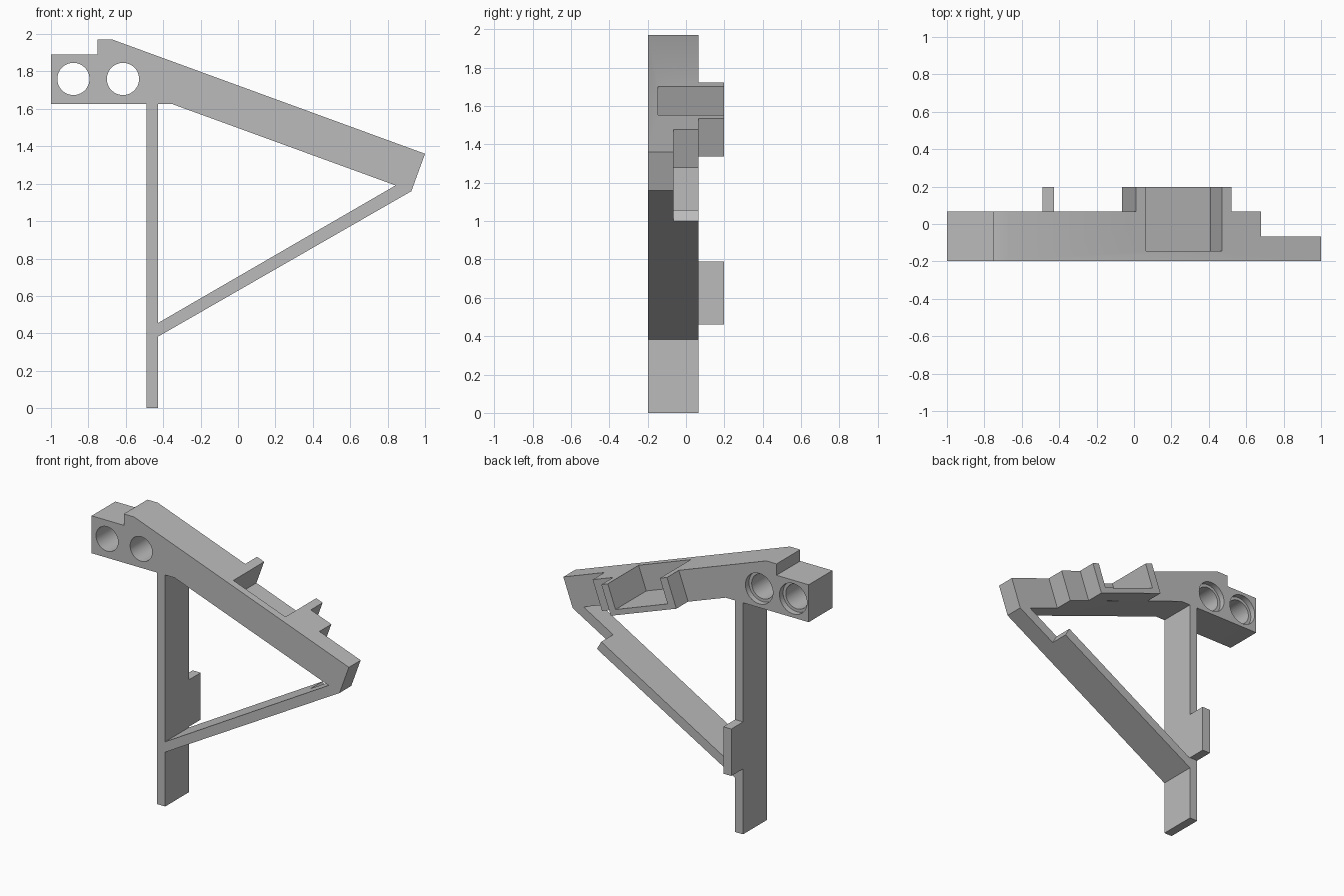
import bpy
import bmesh
from math import hypot, radians
from mathutils import Vector

default = bpy.data.objects.get("Cube")
if default:
    bpy.data.objects.remove(default, do_unlink=True)

grey = bpy.data.materials.new("plain grey")
grey.use_nodes = True
grey.diffuse_color = (0.5, 0.5, 0.5, 1)
grey.node_tree.nodes["Principled BSDF"].inputs["Base Color"].default_value = (0.5, 0.5, 0.5, 1)

# Depth levels from front to back
FRONT, POCKET, STEP, BACK, TAB = -0.197, -0.145, -0.066, 0.066, 0.197


def prism(name, profile, start, end, axis="y"):
    """Extrude a flat profile along y (xz points) or along x (yz points)."""
    bm = bmesh.new()
    place = (lambda p, t: (p[0], t, p[1])) if axis == "y" else (lambda p, t: (t, p[0], p[1]))
    face = bm.faces.new([bm.verts.new(place(p, start)) for p in profile])
    moved = bmesh.ops.extrude_face_region(bm, geom=[face])["geom"]
    shift = Vector(place((0, 0), end - start))
    bmesh.ops.translate(bm, vec=shift, verts=[v for v in moved if isinstance(v, bmesh.types.BMVert)])
    bmesh.ops.recalc_face_normals(bm, faces=bm.faces)
    mesh = bpy.data.meshes.new(name)
    bm.to_mesh(mesh)
    bm.free()
    mesh.materials.append(grey)
    obj = bpy.data.objects.new(name, mesh)
    bpy.context.collection.objects.link(obj)
    return obj


def drill(x, z, radius, start, end):
    bpy.ops.mesh.primitive_cylinder_add(
        vertices=64, radius=radius, depth=end - start,
        location=(x, (start + end) / 2, z), rotation=(radians(90), 0, 0))
    obj = bpy.context.object
    obj.data.materials.append(grey)
    return obj


def combine(target, tool, operation):
    """Apply a boolean and discard the tool."""
    tool.hide_render = True
    bpy.context.view_layer.objects.active = target
    mod = target.modifiers.new("combine", "BOOLEAN")
    mod.operation, mod.solver, mod.object = operation, "EXACT", tool
    bpy.ops.object.modifier_apply(modifier=mod.name)
    bpy.data.objects.remove(tool, do_unlink=True)


# Sloping frame of the arm: s runs up from the tip, d goes down from the top edge
TIP, SHOULDER = (1.0, 1.36), (-0.67, 1.97)
length = hypot(SHOULDER[0] - TIP[0], SHOULDER[1] - TIP[1])
ux, uz = (SHOULDER[0] - TIP[0]) / length, (SHOULDER[1] - TIP[1]) / length
THICK = 0.213


def slope(s, d):
    return (TIP[0] + ux * s - uz * d, TIP[1] + uz * s + ux * d)


def slope_block(name, s0, s1, d0, d1, y0, y1):
    return prism(name, [slope(s0, d0), slope(s1, d0), slope(s1, d1), slope(s0, d1)], y0, y1)


# Arm with its squared mounting end
arm = prism("arm", [(-1, 1.627), (-1, 1.89), (-0.75, 1.89), (-0.75, 1.97), SHOULDER, TIP,
                    slope(0, THICK), (-0.355, 1.627)], FRONT, BACK)
combine(arm, slope_block("tip_cutter", -0.2, 0.341, -0.1, 0.4, STEP, 0.4), "DIFFERENCE")

# Open cradle on the back of the arm
combine(arm, slope_block("cradle", 0.511, 1.054, 0, THICK, 0, TAB), "UNION")
combine(arm, slope_block("pocket_cutter", 0.564, 0.995, -0.1, 0.175, POCKET, 0.4), "DIFFERENCE")

# Counterbored mounting holes
for x in (-0.88, -0.615):
    combine(arm, drill(x, 1.76, 0.086, -0.4, 0.4), "DIFFERENCE")
    combine(arm, drill(x, 1.76, 0.107, BACK - 0.04, 0.4), "DIFFERENCE")

# Upright post with a tab on its back edge
post = prism("post", [(FRONT, 0), (BACK, 0), (BACK, 0.46), (TAB, 0.46), (TAB, 0.79),
                      (BACK, 0.79), (BACK, 1.627), (FRONT, 1.627)], -0.49, -0.428, "x")

# Diagonal brace, thinner near the tip
brace = prism("brace", [(-0.428, 0.382), slope(0, THICK), slope(0.09, THICK), (-0.428, 0.455)],
              FRONT, BACK)
combine(brace, prism("brace_cutter", [(0.696, 0.913), (0.596, 1.087), (0.9, 1.3), (1.1, 1.1)],
                     STEP, 0.4), "DIFFERENCE")

# Crisp edges with smooth hole walls
bpy.ops.object.select_all(action="DESELECT")
for obj in (arm, post, brace):
    obj.select_set(True)
bpy.context.view_layer.objects.active = arm
bpy.ops.object.shade_smooth_by_angle(angle=radians(30))
